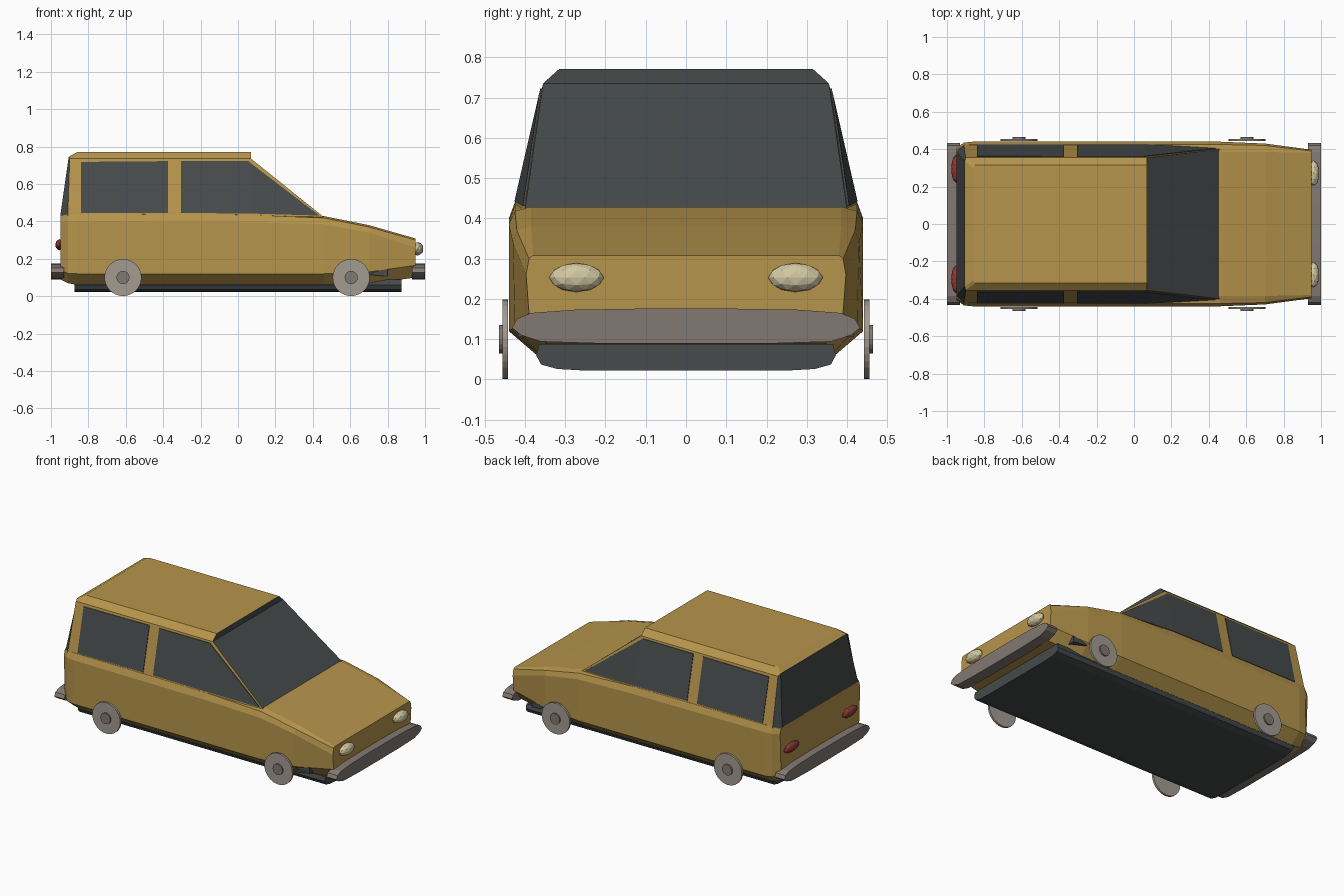
import bpy, bmesh, math
from mathutils import Matrix

if "Cube" in bpy.data.objects:
    bpy.data.objects.remove(bpy.data.objects["Cube"])


def material(name, rgb):
    m = bpy.data.materials.new(name)
    m.diffuse_color = (*rgb, 1)
    m.use_nodes = True
    m.node_tree.nodes["Principled BSDF"].inputs["Base Color"].default_value = m.diffuse_color
    return m


PAINT = material("ochre paint", (0.47, 0.30, 0.072))
GLASS = material("dark glass", (0.062, 0.070, 0.072))
WHEEL = material("wheel grey", (0.36, 0.325, 0.28))
BUMPER = material("bumper grey", (0.22, 0.19, 0.17))
LAMP = material("cream lamp", (0.65, 0.58, 0.37))
RED = material("red lamp", (0.27, 0.04, 0.032))


def finish(name, bm, *mats):
    bmesh.ops.recalc_face_normals(bm, faces=bm.faces)
    me = bpy.data.meshes.new(name)
    bm.to_mesh(me)
    bm.free()
    for m in mats:
        me.materials.append(m)
    ob = bpy.data.objects.new(name, me)
    bpy.context.collection.objects.link(ob)
    return ob


def loft(name, rings, *mats):
    """Skin closed rings of equal length and cap both ends."""
    bm = bmesh.new()
    rows = [[bm.verts.new(p) for p in r] for r in rings]
    n = len(rows[0])
    for a, b in zip(rows, rows[1:]):
        for i in range(n):
            j = (i + 1) % n
            bm.faces.new((a[i], a[j], b[j], b[i]))
    bm.faces.new(rows[0])
    bm.faces.new(rows[-1])
    return finish(name, bm, *mats)


def section(x, half):
    """Mirror (y, z) half profile, listed bottom to top, into a ring."""
    return [(x, y, z) for y, z in half] + [(x, -y, z) for y, z in reversed(half)]


# Lower body and bonnet: sill, lower edge, shoulder, belt, top edge
body = [
    (-0.95, [(.35, .09), (.395, .14), (.405, .395), (.395, .43), (.37, .432)]),
    (-0.91, [(.365, .07), (.43, .122), (.435, .40), (.422, .438), (.385, .44)]),
    (-0.86, [(.37, .06), (.44, .12), (.44, .40), (.425, .44), (.385, .442)]),
    (0.07, [(.37, .06), (.44, .12), (.44, .395), (.425, .435), (.385, .437)]),
    (0.46, [(.37, .06), (.44, .12), (.44, .385), (.425, .418), (.385, .428)]),
    (0.70, [(.365, .065), (.425, .13), (.43, .34), (.42, .37), (.385, .38)]),
    (0.95, [(.34, .10), (.39, .165), (.397, .26), (.39, .30), (.38, .308)]),
]
loft("body", [section(x, h) for x, h in body], PAINT)

# Cabin: base, eaves and roof outlines; front and rear faces are glass
outlines = [
    [(-.95, .385, .43), (-.91, .425, .43), (.07, .425, .43), (.46, .40, .422)],
    [(-.905, .335, .745), (-.90, .355, .735), (.06, .355, .735), (.07, .355, .735)],
    [(-.86, .30, .77), (-.85, .315, .77), (.06, .315, .771), (.07, .315, .771)],
]
rings = [r + [(x, -y, z) for x, y, z in reversed(r)] for r in outlines]
cabin = loft("cabin", rings, PAINT, GLASS)
for f in cabin.data.polygons:
    xs = [cabin.data.vertices[v].co for v in f.vertices]
    low = min(c.z for c in xs) < .5
    wind = min(c.x for c in xs) > .065          # windscreen strips
    rear = max(c.x for c in xs) < -.88 and low  # rear window and its corners
    f.material_index = 1 if wind or rear else 0

# Side windows as thin plates following the cabin flank
panes = {
    "rear_side_window": [(-.84, .445), (-.375, .445), (-.375, .722), (-.84, .718)],
    "front_side_window": [(-.305, .445), (.07, .442), (.07, .71), (.055, .723), (-.305, .722)],
    "quarter_window": [(.07, .442), (.435, .431), (.07, .71)],
}


def flank(x, z):
    return .425 - (z - .43) * .2295 - max(0, x - .07) * .064


for name, pts in panes.items():
    for s in (1, -1):
        loft(f"{name}_{'left' if s > 0 else 'right'}",
             [[(x, s * (flank(x, z) + d), z) for x, z in pts] for d in (-.004, .004)], GLASS)

# Underbody pan
pan = [(.25, .022), (.32, .026), (.36, .037), (.372, .06), (.365, .088)]
loft("underbody", [section(x, pan) for x in (-.875, .875)], GLASS)

# Bumpers
bar = [(.2, .089), (.36, .094), (.41, .11), (.432, .128),
       (.42, .15), (.385, .165), (.28, .173), (.1, .176)]
for name, x0, x1 in (("front_bumper", .93, 1), ("rear_bumper", -1, -.93)):
    loft(name, [section(x, bar) for x in (x0, x1)], BUMPER)


# Wheels with hubs
def disc(name, x, y, radius, depth, mat, sides):
    bm = bmesh.new()
    bmesh.ops.create_cone(bm, cap_ends=True, segments=sides, radius1=radius,
                          radius2=radius, depth=depth,
                          matrix=Matrix.Translation((x, y, .1)) @ Matrix.Rotation(math.pi / 2, 4, 'X'))
    finish(name, bm, mat)


for end, x in (("front", .605), ("rear", -.615)):
    for side, s in (("left", 1), ("right", -1)):
        disc(f"{end}_{side}_wheel", x, s * .449, .099, .013, WHEEL, 32)
        disc(f"{end}_{side}_hub", x, s * .455, .035, .018, BUMPER, 16)

# Small dark struts behind the front wheels arches
for s in (1, -1):
    loft("front_strut", [[(.70, s * y, .115), (.80, s * y, .105), (.80, s * y, .145), (.70, s * y, .128)]
                         for y in (.36, .417)], GLASS)


# Faceted lamps
def lamp(name, loc, radii, mat):
    bm = bmesh.new()
    bmesh.ops.create_icosphere(bm, subdivisions=2, radius=1,
                               matrix=Matrix.Translation(loc) @ Matrix.Diagonal((*radii, 1)))
    finish(name, bm, mat)


for side, s in (("left", 1), ("right", -1)):
    lamp(f"headlamp_{side}", (.96, s * .272, .253), (.032, .068, .036), LAMP)
    lamp(f"tail_lamp_{side}", (-.952, s * .295, .275), (.025, .075, .03), RED)
